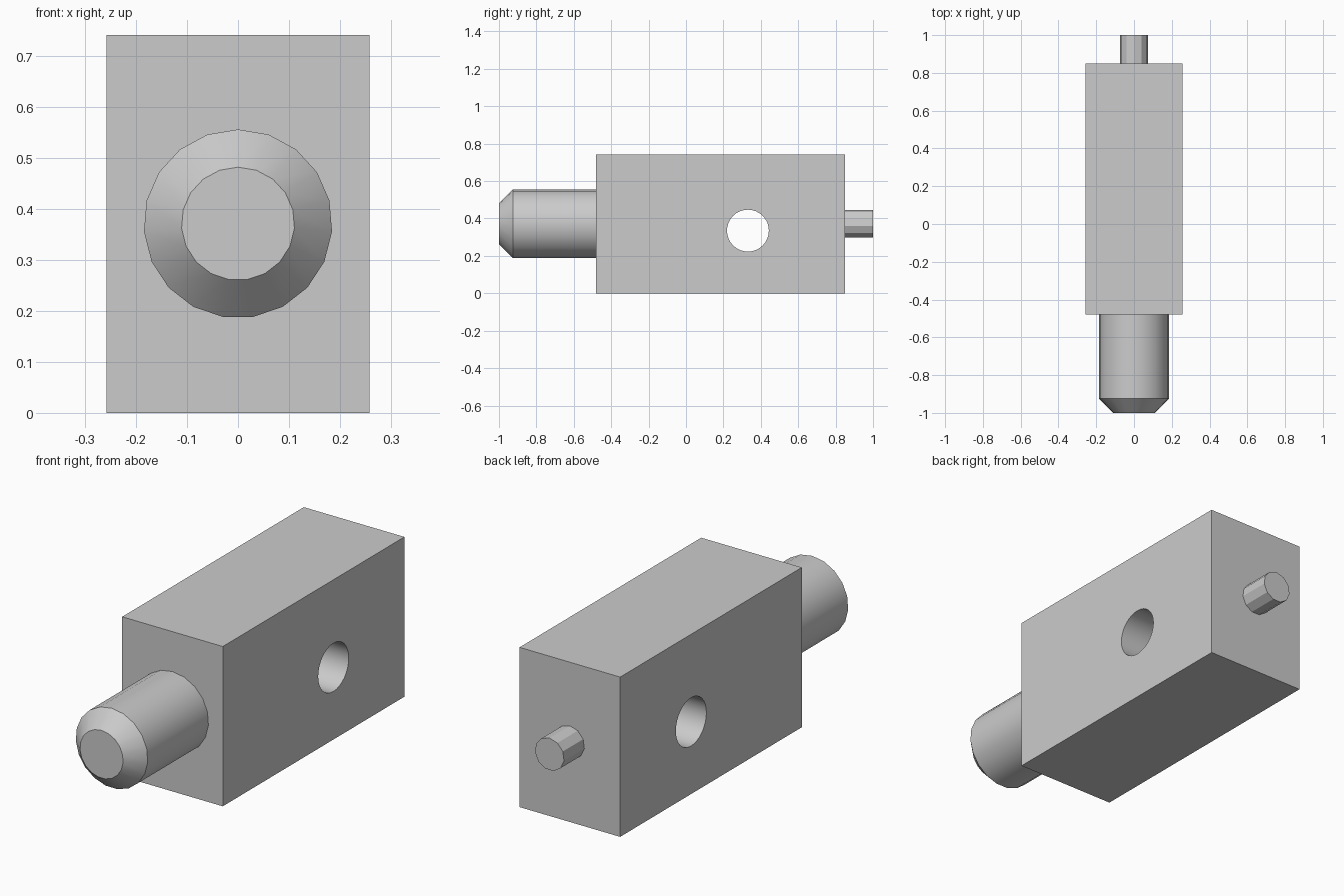
import bpy
import bmesh
import math

cube = bpy.data.objects.get("Cube")
if cube:
    bpy.data.objects.remove(cube, do_unlink=True)

# Single grey material
grey = bpy.data.materials.new("plain grey")
grey.use_nodes = True
colour = (0.6, 0.6, 0.6, 1.0)
grey.diffuse_color = colour
grey.node_tree.nodes["Principled BSDF"].inputs["Base Color"].default_value = colour


def finish(name, bm):
    bmesh.ops.recalc_face_normals(bm, faces=bm.faces[:])
    mesh = bpy.data.meshes.new(name)
    bm.to_mesh(mesh)
    bm.free()
    mesh.materials.append(grey)
    obj = bpy.data.objects.new(name, mesh)
    bpy.context.scene.collection.objects.link(obj)
    return obj


def smooth(obj):
    bpy.ops.object.select_all(action="DESELECT")
    obj.select_set(True)
    bpy.context.view_layer.objects.active = obj
    bpy.ops.object.shade_smooth_by_angle(angle=math.radians(30))


def turned_rod(name, profile, sides, z):
    """Capped rod along y from (y, radius) stations, one corner on top."""
    bm = bmesh.new()
    rings = []
    for y, r in profile:
        angles = [math.tau * i / sides for i in range(sides)]
        rings.append([bm.verts.new((r * math.sin(a), y, z + r * math.cos(a)))
                      for a in angles])
    for a, b in zip(rings, rings[1:]):
        for i in range(sides):
            j = (i + 1) % sides
            bm.faces.new((a[i], a[j], b[j], b[i]))
    bm.faces.new(rings[0])
    bm.faces.new(rings[-1])
    obj = finish(name, bm)
    smooth(obj)
    return obj


# Rectangular body
HALF_WIDTH, FRONT, BACK, HEIGHT = 0.258, -0.48, 0.851, 0.741
bm = bmesh.new()
bmesh.ops.create_cube(bm, size=1)
for v in bm.verts:
    v.co.x *= 2 * HALF_WIDTH
    v.co.y = FRONT if v.co.y < 0 else BACK
    v.co.z = 0 if v.co.z < 0 else HEIGHT
body = finish("body", bm)

# Round cross hole through the body
bpy.ops.mesh.primitive_cylinder_add(vertices=32, radius=0.112, depth=1,
                                    location=(0, 0.331, 0.335),
                                    rotation=(0, math.pi / 2, 0))
cutter = bpy.context.object
cutter.name = "hole_cutter"
cutter.data.materials.append(grey)
cut = body.modifiers.new("cross hole", "BOOLEAN")
cut.operation = "DIFFERENCE"
cut.solver = "EXACT"
cut.object = cutter
bpy.context.view_layer.objects.active = body
bpy.ops.object.modifier_apply(modifier=cut.name)
bpy.data.objects.remove(cutter, do_unlink=True)
smooth(body)

# Chamfered front plug and small rear pin
turned_rod("front_plug", [(-1, 0.111), (-0.925, 0.185), (FRONT, 0.185)], 19, 0.371)
turned_rod("rear_pin", [(BACK, 0.075), (1, 0.075)], 11, 0.371)
